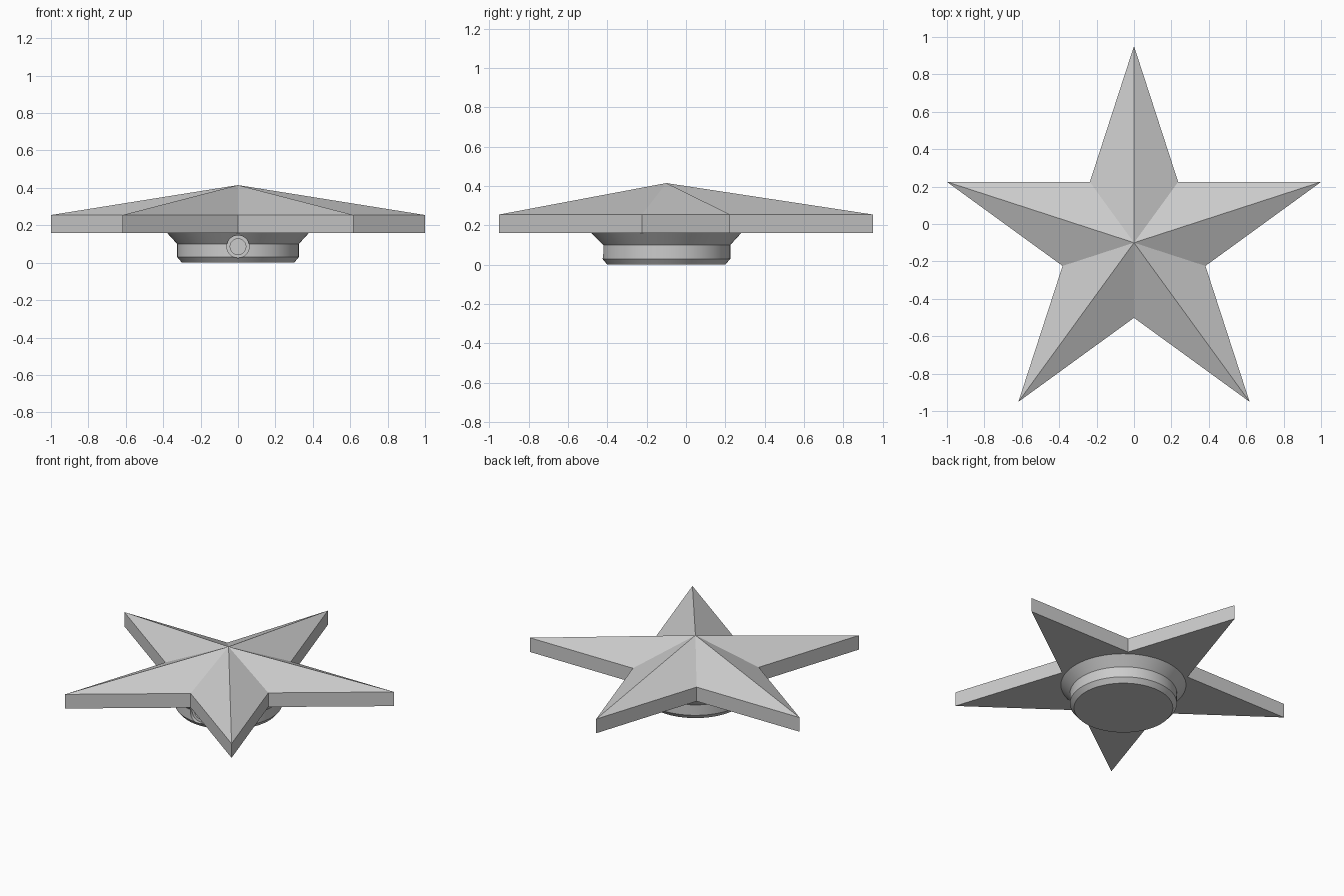
import bpy, bmesh, math
from mathutils import Matrix

if "Cube" in bpy.data.objects:
    bpy.data.objects.remove(bpy.data.objects["Cube"], do_unlink=True)

CENTRE_Y = -0.10
TIP_RADIUS = 1.0515
NOTCH_RADIUS = 0.4016

grey = bpy.data.materials.new("plain grey")
grey.use_nodes = True
grey.diffuse_color = (0.6, 0.6, 0.6, 1)
grey.node_tree.nodes["Principled BSDF"].inputs["Base Color"].default_value = (0.6, 0.6, 0.6, 1)


def finish(name, bm):
    bmesh.ops.recalc_face_normals(bm, faces=bm.faces)
    mesh = bpy.data.meshes.new(name)
    bm.to_mesh(mesh)
    bm.free()
    mesh.materials.append(grey)
    obj = bpy.data.objects.new(name, mesh)
    bpy.context.collection.objects.link(obj)
    return obj


def lathe(name, profile, steps, matrix):
    """Closed solid turned around z from (radius, height) pairs, then placed."""
    bm = bmesh.new()
    rings = []
    for r, z in profile:
        rings.append([bm.verts.new((r * math.cos(math.tau * i / steps),
                                    r * math.sin(math.tau * i / steps), z))
                      for i in range(steps)])
    for low, high in zip(rings, rings[1:]):
        for i in range(steps):
            j = (i + 1) % steps
            bm.faces.new((low[i], low[j], high[j], high[i]))
    bm.faces.new(rings[0][::-1])
    bm.faces.new(rings[-1])
    bm.transform(matrix)
    return finish(name, bm)


# Faceted star: flat underside, upright rim and ten facets meeting at a peak
bm = bmesh.new()
rims = []
for z in (0.16, 0.255):
    ring = []
    for i in range(10):
        a = math.pi / 2 + i * math.pi / 5
        r = NOTCH_RADIUS if i % 2 else TIP_RADIUS
        ring.append(bm.verts.new((r * math.cos(a), CENTRE_Y + r * math.sin(a), z)))
    rims.append(ring)
peak = bm.verts.new((0, CENTRE_Y, 0.415))
bottom, top = rims
bm.faces.new(bottom[::-1])
for i in range(10):
    j = (i + 1) % 10
    bm.faces.new((bottom[i], bottom[j], top[j], top[i]))
    bm.faces.new((top[i], top[j], peak))
finish("star", bm)

# Round stand with a chamfered foot and a flared collar
stand = lathe("round_stand",
              [(0.30, 0), (0.325, 0.03), (0.325, 0.10), (0.38, 0.16)],
              96, Matrix.Translation((0, CENTRE_Y, 0)))

# Stepped socket bored into the front of the stand
cutter = lathe("socket_cutter",
               [(0.06, 0), (0.06, 0.20), (0.042, 0.20), (0.042, 0.24)], 32,
               Matrix.Translation((0, -0.60, 0.086)) @ Matrix.Rotation(-math.pi / 2, 4, "X"))
cutter.hide_render = True

bpy.ops.object.select_all(action="DESELECT")
stand.select_set(True)
bpy.context.view_layer.objects.active = stand
bore = stand.modifiers.new("socket", "BOOLEAN")
bore.operation = "DIFFERENCE"
bore.solver = "EXACT"
bore.object = cutter
bpy.ops.object.modifier_apply(modifier=bore.name)
bpy.data.objects.remove(cutter, do_unlink=True)
bpy.ops.object.shade_smooth_by_angle(angle=math.radians(25))
